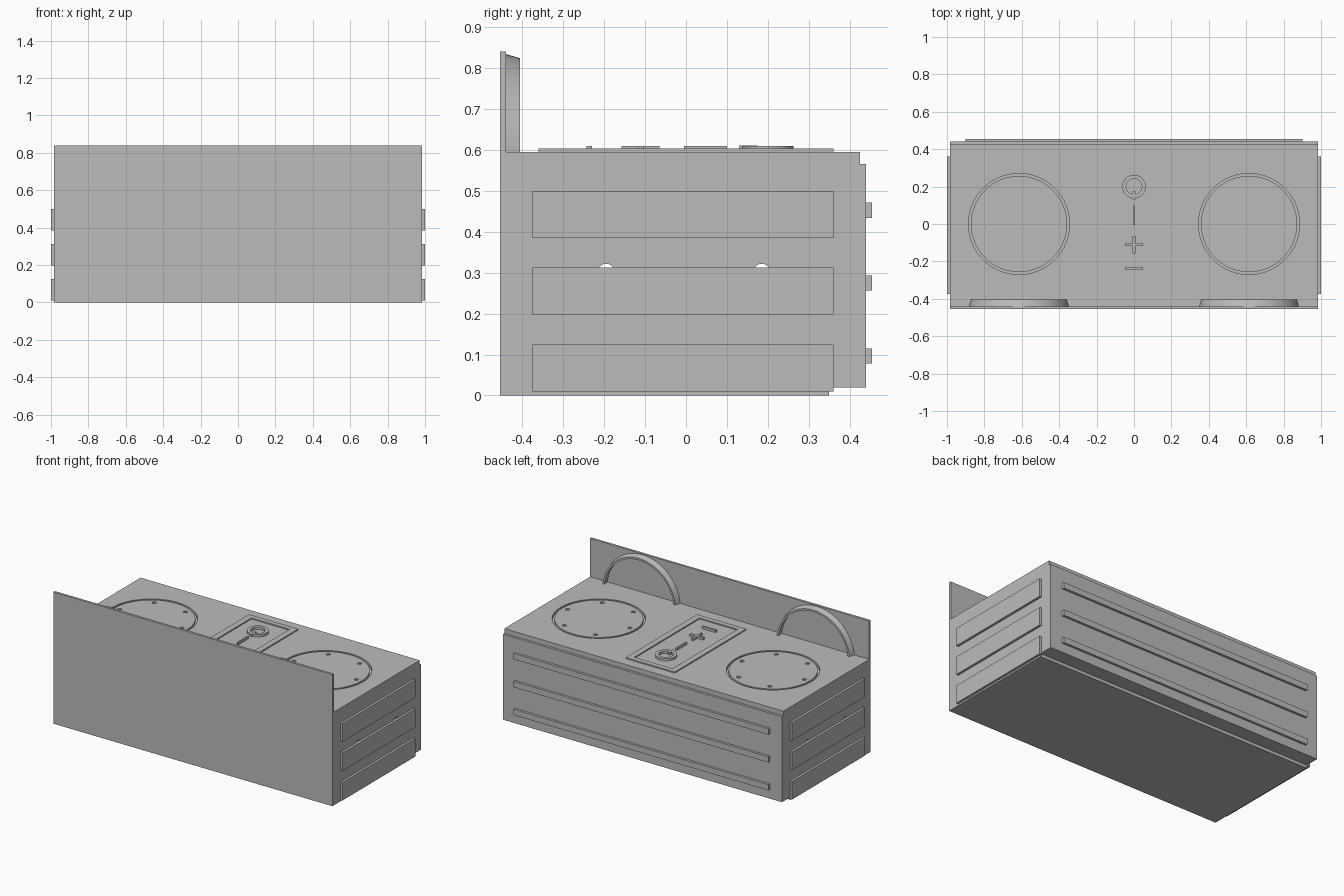
import bpy, bmesh, math
from mathutils import Matrix, Vector

cube = bpy.data.objects.get("Cube")
if cube:
    bpy.data.objects.remove(cube, do_unlink=True)

grey = bpy.data.materials.new("plain grey")
grey.use_nodes = True
COLOR = (0.5, 0.5, 0.5, 1)
grey.diffuse_color = COLOR
grey.node_tree.nodes["Principled BSDF"].inputs["Base Color"].default_value = COLOR


def finish(name, bm, smooth=False):
    bmesh.ops.recalc_face_normals(bm, faces=bm.faces)
    mesh = bpy.data.meshes.new(name)
    bm.to_mesh(mesh)
    bm.free()
    obj = bpy.data.objects.new(name, mesh)
    bpy.context.collection.objects.link(obj)
    mesh.materials.append(grey)
    if smooth:
        bpy.ops.object.select_all(action='DESELECT')
        obj.select_set(True)
        bpy.context.view_layer.objects.active = obj
        bpy.ops.object.shade_smooth_by_angle(angle=math.radians(35))
    return obj


def add_box(bm, x, y, z):
    size = [b - a for a, b in (x, y, z)]
    mid = [(a + b) / 2 for a, b in (x, y, z)]
    bmesh.ops.create_cube(bm, size=1, matrix=Matrix.Translation(mid) @ Matrix.Diagonal((*size, 1)))


def box(name, x, y, z):
    bm = bmesh.new()
    add_box(bm, x, y, z)
    return finish(name, bm)


def add_ring(bm, section, matrix, steps=64):
    # Revolve a closed section of (radius, height) points around the local z axis
    loops = []
    for i in range(steps):
        a = math.tau * i / steps
        loops.append([bm.verts.new(matrix @ Vector((r * math.cos(a), r * math.sin(a), h)))
                      for r, h in section])
    n = len(section)
    for i in range(steps):
        p, q = loops[i], loops[(i + 1) % steps]
        for j in range(n):
            k = (j + 1) % n
            bm.faces.new((p[j], q[j], q[k], p[k]))


def add_cylinder(bm, radius, depth, matrix, sides=24):
    bmesh.ops.create_cone(bm, cap_ends=True, segments=sides, radius1=radius,
                          radius2=radius, depth=depth, matrix=matrix)


TOP = 0.595
HALF = 0.985
SPEAKER_X = 0.615

# Main case: a stepped side profile extruded across the width
profile = [(-0.44, 0), (0.35, 0), (0.35, 0.02), (0.44, 0.02),
           (0.44, 0.565), (0.425, 0.565), (0.425, TOP), (-0.44, TOP)]
bm = bmesh.new()
face = bm.faces.new([bm.verts.new((-HALF, y, z)) for y, z in profile])
grown = bmesh.ops.extrude_face_region(bm, geom=[face])
bmesh.ops.translate(bm, vec=(2 * HALF, 0, 0),
                    verts=[v for v in grown["geom"] if isinstance(v, bmesh.types.BMVert)])
case = finish("case", bm)

# Cutter: circular grooves, screw holes and the cross holes through the sides
bm = bmesh.new()
for side in (-1, 1):
    centre = Matrix.Translation((side * SPEAKER_X, 0, TOP))
    add_ring(bm, [(0.257, -0.015), (0.27, -0.015), (0.27, 0.02), (0.257, 0.02)], centre)
    for i in range(6):
        spot = Matrix.Rotation(math.tau * i / 6, 4, 'Z') @ Matrix.Translation((0.22, 0, 0))
        add_cylinder(bm, 0.013, 0.016, centre @ spot, 16)
for y in (-0.195, 0.185):
    add_cylinder(bm, 0.02, 2.2, Matrix.Translation((0, y, 0.302)) @ Matrix.Rotation(math.pi / 2, 4, 'Y'))
cutter = finish("case_cutter", bm)
cutter.hide_render = True
cut = case.modifiers.new("cuts", 'BOOLEAN')
cut.operation = 'DIFFERENCE'
cut.solver = 'EXACT'
cut.object = cutter
bpy.context.view_layer.objects.active = case
bpy.ops.object.modifier_apply(modifier=cut.name)
bpy.data.objects.remove(cutter, do_unlink=True)

# Tall front plate
box("front_plate", (-HALF, HALF), (-0.455, -0.44), (0, 0.84))

# Tapered speaker rims standing behind the front plate
for side, word in ((-1, "right"), (1, "left")):
    bm = bmesh.new()
    stand = Matrix.Translation((side * SPEAKER_X, -0.44, 0.567)) @ Matrix.Rotation(-math.pi / 2, 4, 'X')
    add_ring(bm, [(0.25, 0), (0.267, 0), (0.257, 0.035), (0.245, 0.035)], stand)
    finish(word + "_speaker_rim", bm, True)

# Side slabs and back bars, three of each
for i in range(3):
    low = 0.01 + 0.1875 * i
    for side, word in ((-1, "right"), (1, "left")):
        box(f"{word}_slab_{i + 1}", sorted((side * 0.98, side * 1.0)), (-0.375, 0.36), (low, low + 0.115))
    bar = 0.078 + 0.178 * i
    box(f"back_bar_{i + 1}", (-0.9, 0.9), (0.435, 0.455), (bar, bar + 0.037))

# Control panel frame with an open middle
bm = bmesh.new()
z = (TOP - 0.005, 0.603)
for s in (-1, 1):
    add_box(bm, sorted((s * 0.135, s * 0.173)), (-0.36, 0.36), z)
    add_box(bm, (-0.135, 0.135), sorted((s * 0.328, s * 0.36)), z)
finish("control_panel_frame", bm)

# Raised control buttons
z = (TOP - 0.005, 0.61)
box("minus_button", (-0.048, 0.048), (-0.243, -0.23), z)
bm = bmesh.new()
add_box(bm, (-0.047, 0.047), (-0.117, -0.103), z)
add_box(bm, (-0.007, 0.007), (-0.157, -0.117), z)
add_box(bm, (-0.007, 0.007), (-0.103, -0.065), z)
finish("plus_button", bm)
box("pairing_button", (-0.005, 0.005), (-0.005, 0.1), z)
bm = bmesh.new()
add_ring(bm, [(0.042, z[0]), (0.063, z[0]), (0.063, z[1]), (0.042, z[1])],
         Matrix.Translation((0, 0.2, 0)), 40)
finish("power_ring", bm, True)
box("power_tick", (-0.007, 0.007), (0.13, 0.175), (z[0], 0.611))
